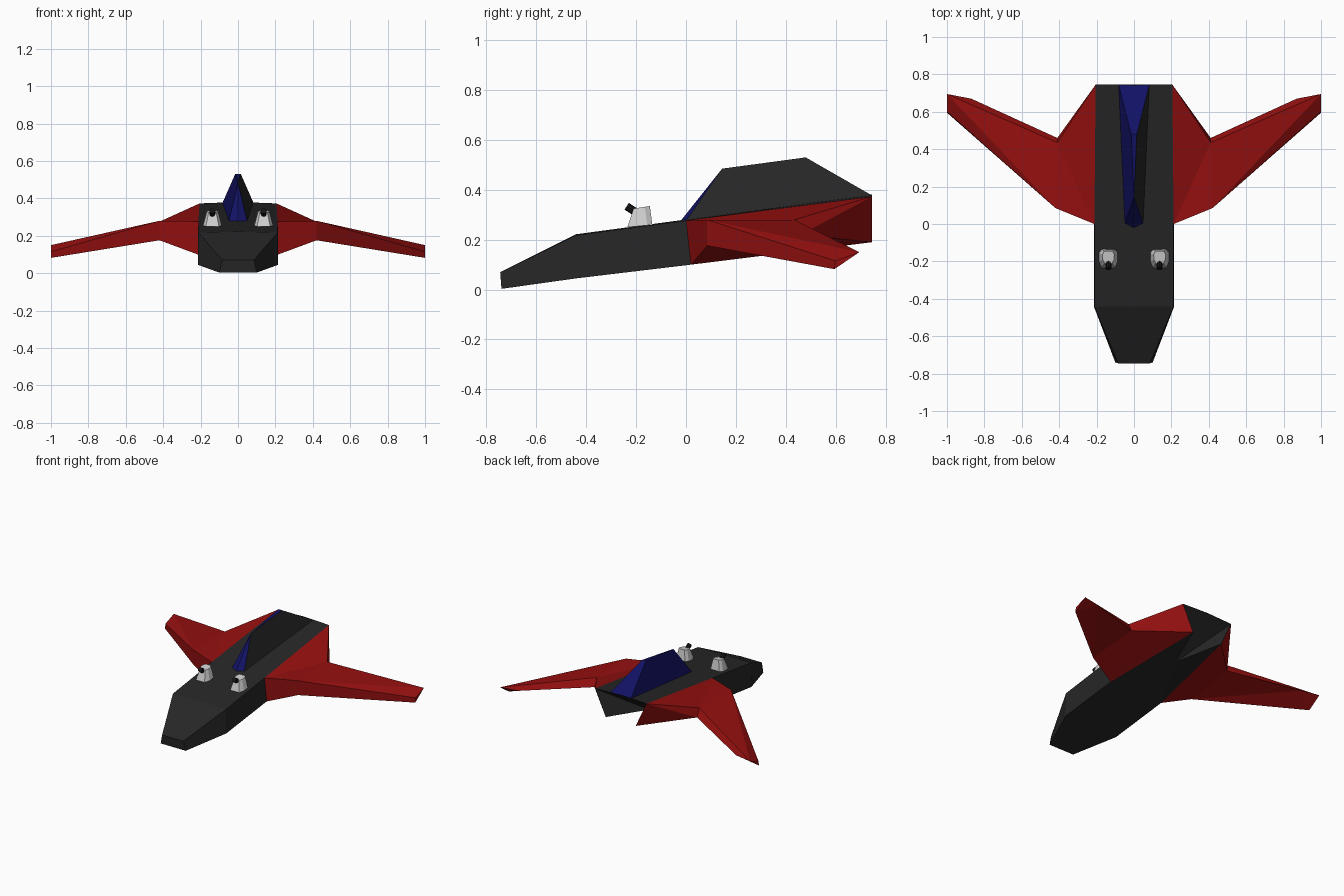
import bpy, bmesh, math
from mathutils import Matrix, Vector

if "Cube" in bpy.data.objects:
    bpy.data.objects.remove(bpy.data.objects["Cube"])


def material(name, rgb):
    m = bpy.data.materials.new(name)
    m.diffuse_color = (*rgb, 1)
    m.use_nodes = True
    m.node_tree.nodes["Principled BSDF"].inputs["Base Color"].default_value = m.diffuse_color
    return m


BLACK = material("charcoal", (0.020, 0.020, 0.020))
RED = material("dark_red", (0.30, 0.005, 0.005))
BLUE = material("navy_blue", (0.006, 0.006, 0.13))
GREY = material("light_grey", (0.62, 0.62, 0.62))
DARK = material("gun_black", (0.008, 0.008, 0.008))


def build(name, verts, faces, mats, rule=None, recalc=True):
    """Flat-shaded mesh; rule picks a material index from the face index."""
    mesh = bpy.data.meshes.new(name)
    mesh.from_pydata(verts, [], faces)
    for m in mats:
        mesh.materials.append(m)
    if rule:
        for p in mesh.polygons:
            p.material_index = rule(p.index)
    if recalc:
        bm = bmesh.new()
        bm.from_mesh(mesh)
        bmesh.ops.recalc_face_normals(bm, faces=bm.faces)
        bm.to_mesh(mesh)
        bm.free()
    ob = bpy.data.objects.new(name, mesh)
    bpy.context.collection.objects.link(ob)
    return ob


# Hull: five-point rings (bottom left, bottom right, top right, top centre, top left)
def ring(bw, by, bz, tw, ty, tz, crown):
    return [(-bw, by, bz), (bw, by, bz), (tw, ty, tz), (0, ty, tz + crown), (-tw, ty, tz)]


hull = (ring(.10, -.74, .003, .085, -.745, .07, 0)
        + ring(.215, -.44, .045, .212, -.44, .218, .004)
        + ring(.215, .02, .10, .212, 0, .277, .004)
        + ring(.12, .745, .19, .205, .745, .373, .008))
hull.append((0, .42, .152))            # apex of the notch under the tail
faces = [(4, 3, 2, 1, 0)]
for r in (0, 5):
    faces += [(r + i, r + (i + 1) % 5, r + 5 + (i + 1) % 5, r + 5 + i) for i in range(5)]
faces += [(12, 13, 18, 17), (13, 14, 19, 18)]                  # rear deck
faces += [(10, 11, 20), (11, 16, 20), (15, 10, 20)]            # rear belly
faces += [(20, 16, 17), (20, 19, 15), (20, 17, 18, 19)]        # tail notch
build("hull", hull, faces, [BLACK])

# Wings: root, elbow and tip sections, mirrored across x
wing = [(.212, 0, .277), (.215, .02, .10), (.205, .745, .373), (.12, .745, .19),
        (.42, .085, .28), (.42, .085, .176), (.41, .435, .28), (.41, .46, .22),
        (1, .60, .115), (1, .595, .082), (1, .695, .15), (.87, .67, .15)]
wing_faces = [(0, 4, 6), (0, 6, 2), (0, 1, 5, 4), (1, 3, 7), (1, 7, 5), (2, 6, 7), (2, 7, 3),
              (4, 8, 10), (4, 10, 6), (4, 5, 9, 8), (5, 7, 11), (5, 11, 9),
              (6, 10, 11, 7), (8, 9, 10), (9, 11, 10)]
for side, label in ((1, "right"), (-1, "left")):
    ob = build(label + "_wing", [(side * x, y, z) for x, y, z in wing],
               [f if side > 0 else f[::-1] for f in wing_faces], [RED], recalc=False)
    # Turn the surface outward, away from the inside of the wing
    bm = bmesh.new()
    bm.from_mesh(ob.data)
    cap = bm.faces.new([v for v in (bm.verts[:][i] for i in (0, 2, 3, 1))])
    bmesh.ops.recalc_face_normals(bm, faces=bm.faces)
    bm.faces.remove(cap)
    bm.to_mesh(ob.data)
    bm.free()

# Dorsal fin: blue canopy, spine, tail slope and left flank, charcoal right flank
fin = [(0, -.03, .265), (-.05, 0, .275), (.05, 0, .275), (0, .145, .485),
       (-.015, .48, .53), (.015, .48, .53), (-.082, .745, .378), (.082, .745, .378)]
fin_faces = [(0, 3, 1), (0, 2, 3), (3, 5, 4), (4, 5, 7, 6), (1, 3, 4), (1, 4, 6),
             (2, 5, 3), (2, 7, 5), (0, 1, 6, 7, 2)]
build("dorsal_fin", fin, fin_faces, [BLUE, BLACK], lambda i: int(i in (6, 7)))

# Turrets: tapered housing with a stubby raised gun
for x, label in ((.137, "right"), (-.137, "left")):
    base = [(-.05, -.20), (-.035, -.235), (.035, -.235), (.05, -.20), (.05, -.155), (.035, -.135),
            (-.035, -.135), (-.05, -.155)]
    top = [(-.03, -.19), (-.02, -.21), (.02, -.21), (.03, -.19), (.032, -.165), (.022, -.145),
           (-.022, -.145), (-.032, -.165)]
    v = [(x + a, b, .25 + (b + .235) * .1) for a, b in base]
    v += [(x + a, b, .325 + (b + .21) * .15) for a, b in top]
    f = [(i, (i + 1) % 8, 8 + (i + 1) % 8, 8 + i) for i in range(8)]
    f += [tuple(range(7, -1, -1)), tuple(range(8, 16))]
    build(label + "_turret", v, f, [GREY])

    start, end = Vector((x, -.185, .30)), Vector((x, -.238, .334))
    axis = end - start
    place = Matrix.Translation((start + end) / 2) @ axis.to_track_quat('Z', 'Y').to_matrix().to_4x4()
    bpy.ops.mesh.primitive_cylinder_add(vertices=8, radius=.016, depth=axis.length)
    gun = bpy.context.object
    gun.name = label + "_gun"
    gun.matrix_world = place
    gun.data.materials.append(DARK)
